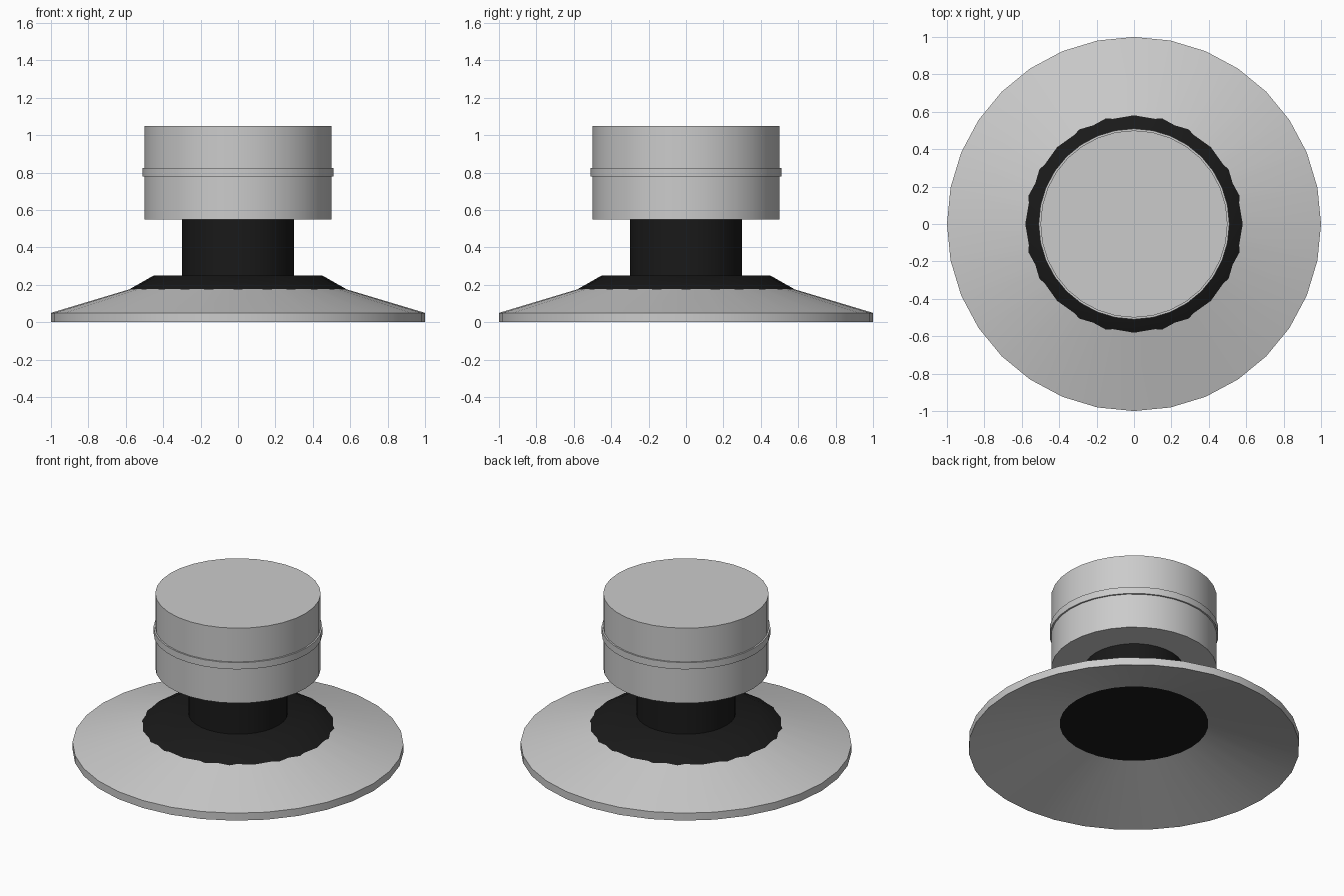
import bpy, bmesh
from math import sin, cos, tau, radians

if "Cube" in bpy.data.objects:
    bpy.data.objects.remove(bpy.data.objects["Cube"])

black = bpy.data.materials.new("black_rubber")
black.diffuse_color = (0.01, 0.01, 0.01, 1)
black.use_nodes = True
black.node_tree.nodes["Principled BSDF"].inputs["Base Color"].default_value = black.diffuse_color


def lathe(name, profile, sides, material=None, closed=False):
    """Turn (radius, z) points about z; open profiles get flat end caps."""
    bm = bmesh.new()
    rings = [[bm.verts.new((r * cos(tau * i / sides), r * sin(tau * i / sides), z))
              for i in range(sides)] for r, z in profile]
    pairs = list(zip(rings, rings[1:]))
    if closed:
        pairs.append((rings[-1], rings[0]))
    else:
        bm.faces.new(rings[0][::-1])
        bm.faces.new(rings[-1])
    for a, b in pairs:
        for i in range(sides):
            j = (i + 1) % sides
            bm.faces.new((a[i], a[j], b[j], b[i]))
    bmesh.ops.recalc_face_normals(bm, faces=bm.faces)
    mesh = bpy.data.meshes.new(name)
    bm.to_mesh(mesh)
    bm.free()
    obj = bpy.data.objects.new(name, mesh)
    bpy.context.collection.objects.link(obj)
    if material:
        mesh.materials.append(material)
    bpy.ops.object.select_all(action='DESELECT')
    obj.select_set(True)
    bpy.context.view_layer.objects.active = obj
    bpy.ops.object.shade_smooth_by_angle(angle=radians(30))
    return obj


# Hollow conical base dish, open in the middle
lathe("base_dish", [(1, 0), (1, 0.05), (0.45, 0.215), (0.45, 0.165)], 32, closed=True)

# Black tapered collar seated in the dish
lathe("base_collar", [(0.6, 0.165), (0.45, 0.25)], 24, black)

# Neck, head and the thin raised band around the head
lathe("neck", [(0.3, 0.25), (0.3, 0.55)], 32, black)
lathe("head", [(0.5, 0.55), (0.5, 1.05)], 32)
lathe("head_band", [(0.5, 0.78), (0.51, 0.78), (0.51, 0.825), (0.5, 0.825)], 32, closed=True)
